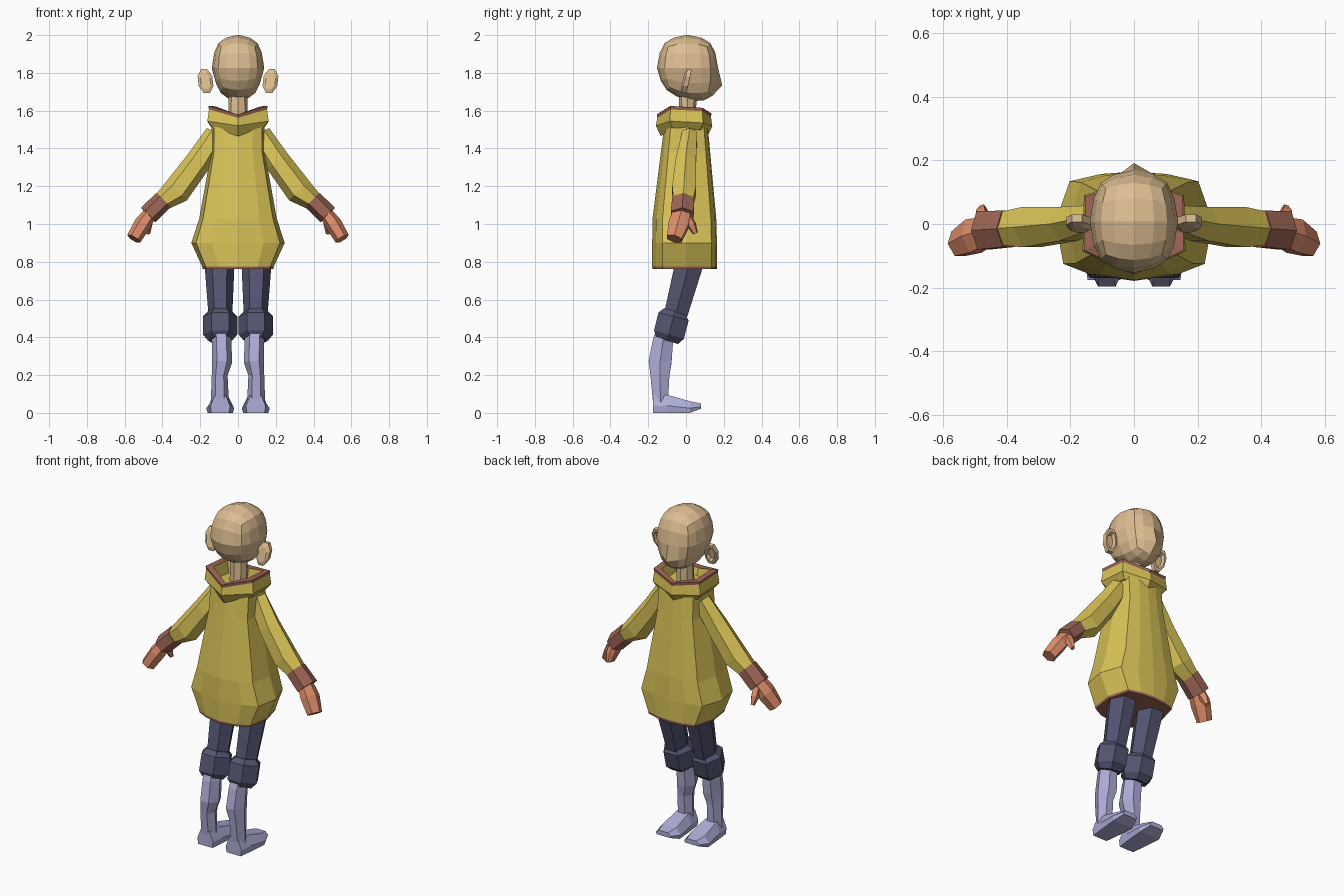
import bpy, bmesh, math
from mathutils import Vector

if "Cube" in bpy.data.objects:
    bpy.data.objects.remove(bpy.data.objects["Cube"])


def material(name, rgb):
    col = [((c / 255 + 0.055) / 1.055) ** 2.4 for c in rgb] + [1]
    m = bpy.data.materials.new(name)
    m.use_nodes = True
    m.diffuse_color = col
    m.node_tree.nodes["Principled BSDF"].inputs["Base Color"].default_value = col
    return m


SKIN = material("skin", (222, 190, 146))
COAT = material("mustard_yellow", (218, 196, 88))
TRIM = material("red_brown", (158, 102, 85))
HAND = material("salmon", (224, 142, 107))
PANTS = material("navy", (83, 85, 113))
BOOTS = material("lavender", (174, 174, 216))


def finish(name, bm, mats):
    bmesh.ops.recalc_face_normals(bm, faces=bm.faces)
    mesh = bpy.data.meshes.new(name)
    bm.to_mesh(mesh)
    bm.free()
    for m in mats:
        mesh.materials.append(m)
    ob = bpy.data.objects.new(name, mesh)
    bpy.context.collection.objects.link(ob)
    return ob


def loft(name, rings, mats, bands=None, caps=(0, 0), side=1):
    """Skin a list of point rings; bands gives each strip a material slot."""
    bm = bmesh.new()
    vs = [[bm.verts.new((p[0] * side, p[1], p[2])) for p in r] for r in rings]
    n = len(rings[0])
    for i in range(len(vs) - 1):
        for j in range(n):
            k = (j + 1) % n
            f = bm.faces.new((vs[i][j], vs[i][k], vs[i + 1][k], vs[i + 1][j]))
            f.material_index = bands[i] if bands else 0
    bm.faces.new(vs[0]).material_index = caps[0]
    bm.faces.new(vs[-1]).material_index = caps[1]
    return finish(name, bm, mats)


def tube(name, stations, mat, n=6, side=1, phase=0.0):
    """Stations are (x, y, z, half width, half depth) along a limb."""
    pts = [Vector(s[:3]) for s in stations]
    rings = []
    for i, s in enumerate(stations):
        t = (pts[min(i + 1, len(pts) - 1)] - pts[max(i - 1, 0)]).normalized()
        u = Vector((0, 1, 0)).cross(t).normalized()
        v = t.cross(u)
        ring = []
        for k in range(n):
            a = phase + math.tau * k / n
            ring.append(pts[i] + u * s[3] * math.cos(a) + v * s[4] * math.sin(a))
        rings.append(ring)
    return loft(name, rings, [mat], side=side)


def mirrored(half):
    """Close a half outline, whose ends lie on x = 0, into a full ring."""
    return half + [(-x, y, z) for x, y, z in reversed(half[1:-1])]


# Coat body: one outline scaled at each height
outline = [(0, -1), (.55, -.89), (.9, -.7), (1, .05), (.82, .82), (.42, .96), (0, 1)]


def coat_ring(z, w, back, front):
    return mirrored([(x * w, y * (back if y < 0 else front), z) for x, y in outline])


loft("coat", [coat_ring(.762, .187, .178, .164), coat_ring(.775, .19, .179, .165),
              coat_ring(.90, .247, .179, .164), coat_ring(1.03, .205, .177, .16),
              coat_ring(1.38, .142, .133, .128), coat_ring(1.52, .14, .115, .115)],
     [COAT, TRIM], [1, 0, 0, 0, 0], (1, 0))


# Hexagonal collar with a trimmed rim and a hollow middle
def collar_ring(scale, drop, dip):
    half = [(0, -.155, 1.58 - dip), (.157, -.083, 1.625),
            (.153, .088, 1.615), (0, .135, 1.585 - dip * .5)]
    return mirrored([(x * scale, y * scale, z - drop) for x, y, z in half])


loft("collar", [collar_ring(.86, .115, 0), collar_ring(1.03, .08, -.02),
                collar_ring(.98, .018, 0), collar_ring(1, 0, 0),
                collar_ring(.76, .002, 0), collar_ring(.66, .07, -.03)],
     [COAT, TRIM], [0, 0, 1, 1, 0])

# Neck
tube("neck", [(0, .005, 1.5, .052, .048), (0, .01, 1.70, .05, .045)], SKIN, 8)

# Head: a cube rounded toward a sphere, then shaped at nose, jaw and nape
bm = bmesh.new()
bmesh.ops.create_cube(bm, size=2)
bmesh.ops.subdivide_edges(bm, edges=bm.edges[:], cuts=3, use_grid_fill=True)
for v in bm.verts:
    p = v.co.lerp(v.co.normalized(), .86)
    x, y, z = p.x * .139, p.y * .162, p.z * .176
    if p.z < 0:
        x *= 1 + .16 * p.z
        z -= .028 * p.y * -p.z
        y += .014 * -p.z
    if p.y > .8 and abs(p.x) < .2 and -.7 < p.z < -.2:
        y += .03
    v.co = (x, y + .008, z + 1.826)
finish("head", bm, [SKIN])


# Ears: upright discs with a hollow facing forward
def ear_ring(y, scale):
    ring = []
    for k in range(8):
        a = math.tau * (k + .5) / 8
        h = math.sin(a) * scale
        ring.append((.172 + .042 * math.cos(a) * scale + .008 * h,
                     y + .016 * h, 1.756 + .069 * h))
    return ring


# Foot cross-section at a given depth
def foot_ring(y, w, h, lift, x=.094):
    return [(x + a * w, y, lift + b * h) for a, b in
            [(-.9, 0), (.9, 0), (1, .4), (.6, 1), (-.6, 1), (-1, .4)]]


for prefix, s in (("left_", 1), ("right_", -1)):
    loft(prefix + "ear", [ear_ring(-.018, .65), ear_ring(-.008, 1), ear_ring(.016, .96),
                          ear_ring(.017, .68), ear_ring(0, .5)], [SKIN], side=s)

    # Arm
    tube(prefix + "sleeve", [(.115, .02, 1.475, .06, .045), (.21, 0, 1.33, .068, .062),
                             (.325, -.01, 1.175, .074, .073),
                             (.42, -.015, 1.105, .045, .058)], COAT, 6, s)
    tube(prefix + "sleeve_cuff", [(.395, -.015, 1.126, .054, .066),
                                  (.475, -.02, 1.048, .054, .07)], TRIM, 6, s)
    tube(prefix + "hand", [(.455, -.02, 1.07, .034, .05), (.505, -.038, 1.0, .045, .062),
                           (.552, -.062, .922, .04, .046)], HAND, 6, s)
    tube(prefix + "thumb", [(.475, 0, 1.04, .025, .03), (.478, .03, .995, .024, .026),
                            (.476, .05, .95, .012, .014)], HAND, 5, s)

    # Leg
    tube(prefix + "trouser_leg", [(.098, .02, .80, .08, .086), (.093, -.06, .50, .062, .07)],
         PANTS, 6, s)
    tube(prefix + "trouser_roll", [(.093, -.058, .535, .066, .07), (.094, -.066, .51, .091, .095),
                                   (.094, -.09, .415, .091, .095),
                                   (.093, -.1, .385, .066, .07)], PANTS, 6, s)
    tube(prefix + "boot_shaft", [(.09, -.108, .42, .052, .06), (.087, -.122, .38, .052, .062),
                                 (.085, -.137, .27, .054, .07), (.097, -.138, .2, .042, .058),
                                 (.096, -.135, .05, .048, .045)], BOOTS, 6, s)
    loft(prefix + "boot_foot", [foot_ring(-.176, .052, .09, 0), foot_ring(-.10, .062, .096, 0),
                                foot_ring(.02, .074, .062, 0),
                                foot_ring(.08, .05, .028, .022)], [BOOTS], side=s)
